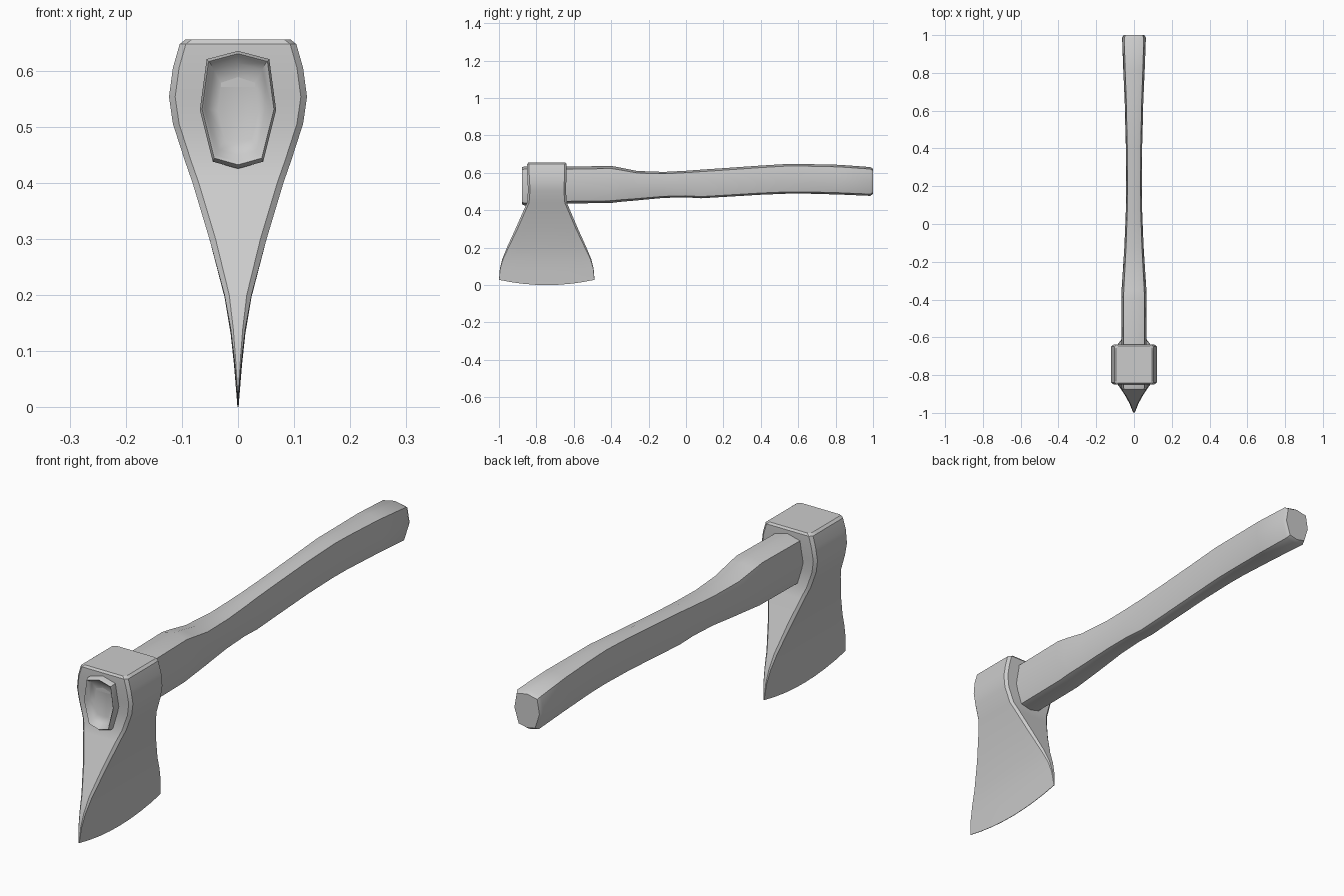
import bpy, bmesh, math


def finish(name, bm, angle):
    bmesh.ops.recalc_face_normals(bm, faces=bm.faces)
    mesh = bpy.data.meshes.new(name)
    bm.to_mesh(mesh)
    bm.free()
    obj = bpy.data.objects.new(name, mesh)
    bpy.context.collection.objects.link(obj)
    bpy.ops.object.select_all(action='DESELECT')
    obj.select_set(True)
    bpy.context.view_layer.objects.active = obj
    bpy.ops.object.shade_smooth_by_angle(angle=math.radians(angle))
    return obj


def bridge(bm, a, b):
    n = len(a)
    for i in range(n):
        j = (i + 1) % n
        bm.faces.new((a[i], a[j], b[j], b[i]))


# Axe head: chamfered wedge rings from poll to cutting edge
# (z, half thickness, front y, back y, edge sag)
head_rows = [
    (0.655, 0.094, -0.843, -0.645, 0), (0.647, 0.104, -0.849, -0.639, 0),
    (0.605, 0.116, -0.85, -0.638, 0), (0.553, 0.123, -0.847, -0.64, 0),
    (0.505, 0.116, -0.845, -0.642, 0), (0.44, 0.095, -0.85, -0.637, 0),
    (0.40, 0.081, -0.868, -0.62, 0), (0.30, 0.051, -0.912, -0.577, 0),
    (0.20, 0.024, -0.958, -0.532, 0.004), (0.14, 0.013, -0.982, -0.507, 0.01),
    (0.09, 0.007, -0.995, -0.494, 0.016), (0.028, 0.001, -1.0, -0.489, 0.028),
]
SEG = 8


def head_ring(bm, z, w, y0, y1, sag):
    c = min(0.011, w * 0.35)
    cols = [(w - c, y0)]
    for i in range(SEG + 1):
        cols.append((w, y0 + c + (y1 - y0 - 2 * c) * i / SEG))
    cols.append((w - c, y1))
    pts = []
    for x, y in cols:
        t = 2 * (y - y0) / (y1 - y0) - 1
        pts.append((x, y, z - sag * (1 - t * t)))
    pts += [(-x, y, zz) for x, y, zz in reversed(pts)]
    return [bm.verts.new(p) for p in pts]


bm = bmesh.new()
rings = [head_ring(bm, *r) for r in head_rows]
for a, b in zip(rings, rings[1:]):
    bridge(bm, a, b)
for r in (rings[0], rings[-1]):
    n = len(r)
    for i in range(n // 2 - 1):
        bm.faces.new((r[i], r[i + 1], r[n - 2 - i], r[n - 1 - i]))
finish("axe_head", bm, 32)

# Handle: eight-sided section swept along a gently curved grip
half = [(0, 1), (0.82, 0.93), (1, 0.5), (0.66, 0.06), (0, 0)]
section = half + [(-u, v) for u, v in reversed(half[1:-1])]
# (y, bottom z, top z, half width); first rows form the dished front end
handle_rows = [
    (-0.848, 0.47, 0.585, 0.036), (-0.857, 0.449, 0.613, 0.053),
    (-0.872, 0.438, 0.626, 0.06), (-0.876, 0.432, 0.63, 0.064),
    (-0.864, 0.425, 0.635, 0.068), (-0.64, 0.436, 0.633, 0.067),
    (-0.40, 0.439, 0.637, 0.067), (-0.35, 0.445, 0.628, 0.066),
    (-0.26, 0.453, 0.61, 0.06), (-0.12, 0.466, 0.605, 0.051),
    (0.0, 0.469, 0.611, 0.046), (0.08, 0.464, 0.617, 0.043),
    (0.20, 0.471, 0.625, 0.042), (0.40, 0.483, 0.639, 0.043),
    (0.55, 0.489, 0.648, 0.047), (0.64, 0.489, 0.647, 0.049),
    (0.82, 0.484, 0.643, 0.057), (0.985, 0.477, 0.631, 0.063),
    (1.0, 0.487, 0.621, 0.055),
]
bm = bmesh.new()
rings = []
for y, z0, z1, w in handle_rows:
    rings.append([bm.verts.new((u * w, y, z0 + v * (z1 - z0))) for u, v in section])
for a, b in zip(rings, rings[1:]):
    bridge(bm, a, b)
bm.faces.new(rings[0])
bm.faces.new(rings[-1])
finish("handle", bm, 40)
